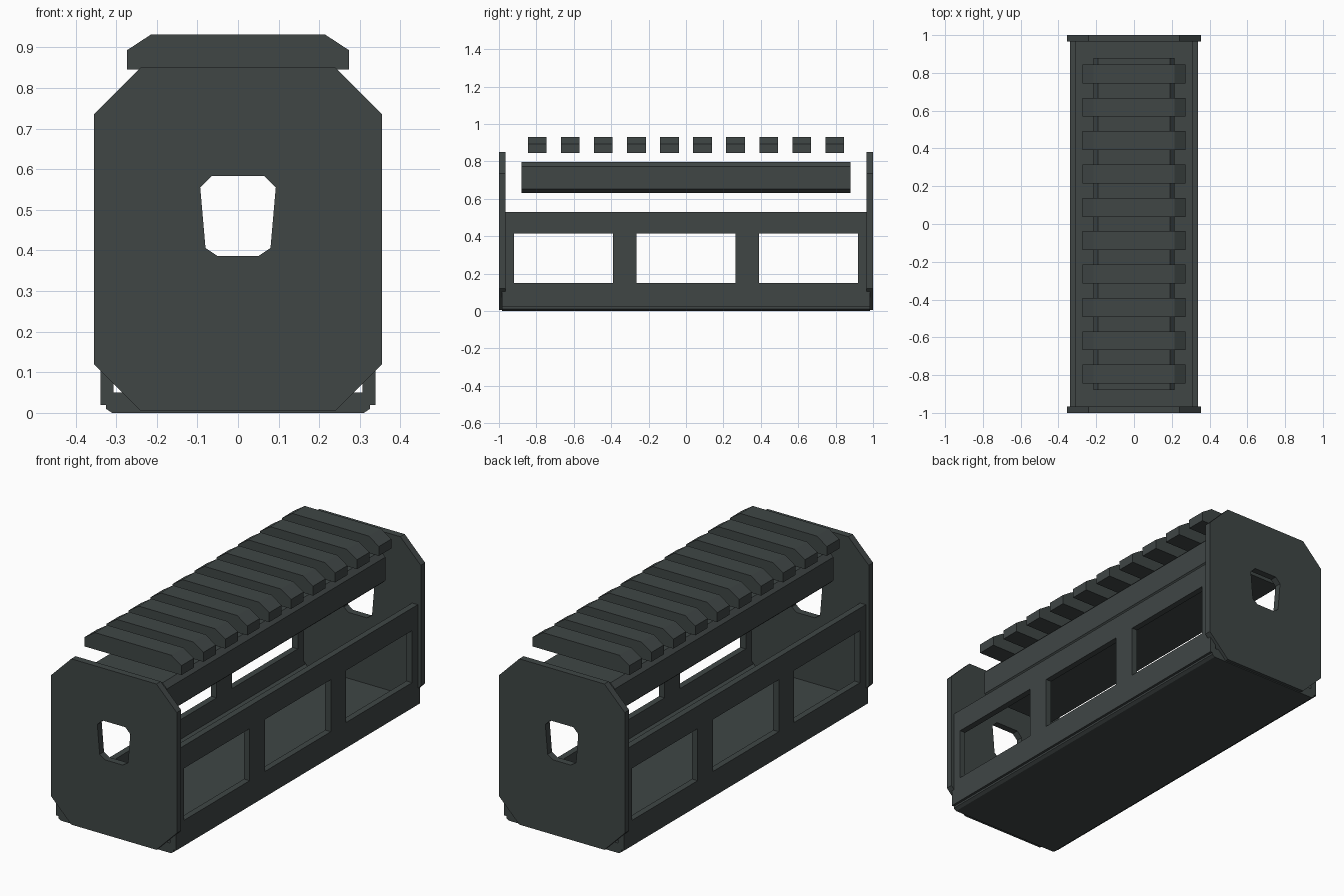
import bpy, bmesh
from mathutils import Vector

if "Cube" in bpy.data.objects:
    bpy.data.objects.remove(bpy.data.objects["Cube"])

mat = bpy.data.materials.new("dark_grey_metal")
mat.diffuse_color = (0.05, 0.061, 0.06, 1)
mat.use_nodes = True
mat.node_tree.nodes["Principled BSDF"].inputs["Base Color"].default_value = mat.diffuse_color


def make_object(name, bm):
    bmesh.ops.recalc_face_normals(bm, faces=bm.faces)
    me = bpy.data.meshes.new(name)
    bm.to_mesh(me)
    bm.free()
    me.materials.append(mat)
    ob = bpy.data.objects.new(name, me)
    bpy.context.collection.objects.link(ob)
    return ob


def extrude(name, loops, origin, to3d, depth):
    """Fill an outline (with optional holes) and give it depth."""
    bm = bmesh.new()
    edges = []
    for loop in loops:
        vs = [bm.verts.new(Vector(origin) + to3d(a, b)) for a, b in loop]
        edges += [bm.edges.new((vs[i], vs[i - 1])) for i in range(len(vs))]
    bmesh.ops.triangle_fill(bm, edges=edges, use_beauty=True)
    res = bmesh.ops.extrude_face_region(bm, geom=bm.faces[:])
    moved = [v for v in res["geom"] if isinstance(v, bmesh.types.BMVert)]
    bmesh.ops.translate(bm, verts=moved, vec=depth)
    bmesh.ops.dissolve_limit(bm, angle_limit=0.01, verts=bm.verts[:], edges=bm.edges[:])
    return make_object(name, bm)


def xz(a, b):
    return Vector((a, 0, b))


def yz(a, b):
    return Vector((0, a, b))


def mirrored(half):
    return half + [(-x, z) for x, z in reversed(half)]


def rect(a0, a1, b0, b1):
    return [(a0, b0), (a1, b0), (a1, b1), (a0, b1)]


# End plates with clipped corners and a tapered hole
plate = mirrored([(0.24, 0.005), (0.355, 0.12), (0.355, 0.735), (0.24, 0.85)])
hole = mirrored([(0.05, 0.386), (0.08, 0.406), (0.093, 0.555), (0.065, 0.583)])
for name, y in (("front_plate", -1.0), ("back_plate", 0.965)):
    extrude(name, [plate, hole], (0, y, 0), xz, (0, 0.035, 0))

# Side walls, each with three windows
wall = rect(-0.983, 0.983, 0.02, 0.53)
windows = [rect(c - 0.265, c + 0.265, 0.15, 0.415) for c in (-0.654, 0, 0.654)]
for name, x in (("left_wall", -0.338), ("right_wall", 0.306)):
    extrude(name, [wall] + windows, (x, 0, 0), yz, (0.032, 0, 0))

# Floor with a narrow bevelled underside
floor = mirrored([(0.31, 0), (0.325, 0.01), (0.325, 0.02), (0.31, 0.02), (0.31, 0.05)])
extrude("floor", [floor], (0, -0.983, 0), xz, (0, 1.966, 0))

# Chamfered bar under the rail
bar = mirrored([(0.19, 0.63), (0.215, 0.652), (0.215, 0.772), (0.19, 0.797)])
extrude("rail_bar", [bar], (0, -0.88, 0), xz, (0, 1.76, 0))

# Ten rail slats
slat = mirrored([(0.273, 0.845), (0.273, 0.893), (0.215, 0.931)])
for i in range(10):
    y = -0.795 + i * 1.59 / 9
    extrude(f"rail_slat_{i + 1}", [slat], (0, y - 0.05, 0), xz, (0, 0.1, 0))
